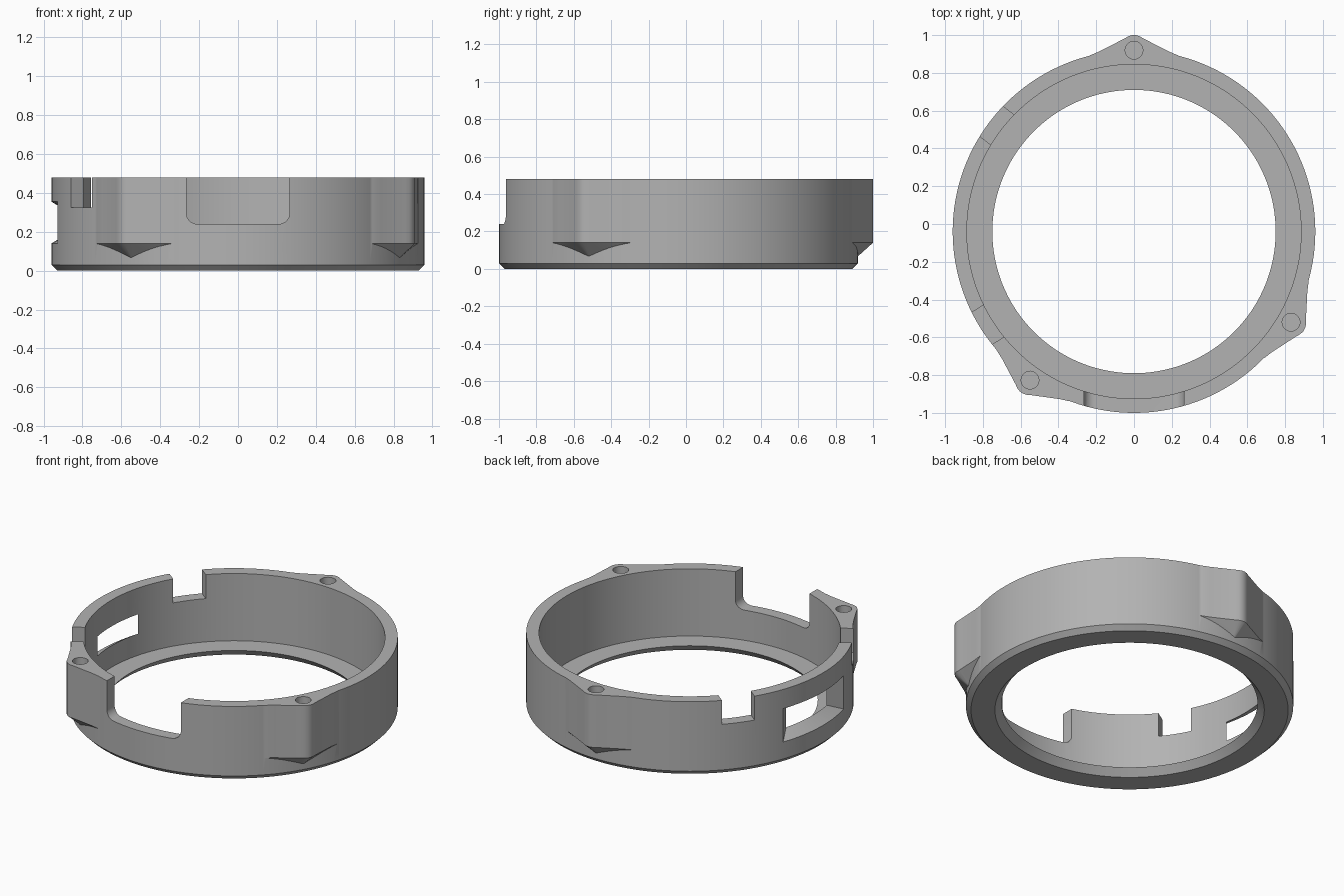
import bpy, bmesh
from math import sin, cos, pi, radians
from mathutils import Vector, Matrix

cube = bpy.data.objects.get("Cube")
if cube:
    bpy.data.objects.remove(cube)

HEIGHT = 0.48
OUTER, INNER = 0.96, 0.885
CENTRE = Matrix.Translation((0, -0.04, 0))

grey = bpy.data.materials.new("plain grey")
grey.use_nodes = True
colour = (0.45, 0.45, 0.45, 1)
grey.diffuse_color = colour
grey.node_tree.nodes["Principled BSDF"].inputs["Base Color"].default_value = colour


def finish(name, bm, angle=0):
    """Turn a bmesh into an object, rotated about the ring axis."""
    bmesh.ops.recalc_face_normals(bm, faces=bm.faces)
    bm.transform(CENTRE @ Matrix.Rotation(radians(angle), 4, "Z"))
    mesh = bpy.data.meshes.new(name)
    bm.to_mesh(mesh)
    bm.free()
    mesh.materials.append(grey)
    obj = bpy.data.objects.new(name, mesh)
    bpy.context.collection.objects.link(obj)
    return obj


def loft(loops, closed=False):
    """Join equal loops of points into a solid."""
    bm = bmesh.new()
    rows = [[bm.verts.new(p) for p in loop] for loop in loops]
    n = len(rows[0])
    pairs = list(zip(rows, rows[1:] + rows[:1])) if closed else list(zip(rows, rows[1:]))
    for a, b in pairs:
        for i in range(n):
            j = (i + 1) % n
            bm.faces.new((a[i], a[j], b[j], b[i]))
    if not closed:
        bm.faces.new(rows[0])
        bm.faces.new(rows[-1])
    return bm


def box(x0, x1, half_width, z0, z1):
    return loft([[(x, -half_width, z0), (x, half_width, z0),
                  (x, half_width, z1), (x, -half_width, z1)] for x in (x0, x1)])


# Ring body with bottom lip, lathed from its section
section = [(0.93, 0), (OUTER, 0.03), (OUTER, HEIGHT), (INNER, HEIGHT),
           (INNER, 0.045), (0.75, 0.045), (0.79, 0)]
STEPS = 144
ring = finish("ring_body", loft(
    [[(r * cos(a), r * sin(a), z) for r, z in section]
     for a in (2 * pi * i / STEPS for i in range(STEPS))], closed=True))


# Screw lugs: rounded triangular ears tapering to a point underneath
LUG_ANGLES = (90, -30, -125)
half = [(0.905, 0.27), (0.932, 0.235), (0.953, 0.185), (1.022, 0.05),
        (1.034, 0.03), (1.04, 0.01)]
outline = half + [(u, -v) for u, v in reversed(half)]
adds, cuts = [], []
for angle in LUG_ANGLES:
    bm = bmesh.new()
    top = [bm.verts.new((u, v, HEIGHT)) for u, v in outline]
    low = [bm.verts.new((u, v, 0.14)) for u, v in outline]
    tip = bm.verts.new((0.94, 0, 0.05))
    bm.faces.new(top)
    for i in range(len(outline)):
        j = (i + 1) % len(outline)
        bm.faces.new((top[i], top[j], low[j], low[i]))
        bm.faces.new((low[i], low[j], tip))
    adds.append(finish("screw_lug", bm, angle))

    # Blind screw hole
    bm = bmesh.new()
    bmesh.ops.create_cone(bm, cap_ends=True, segments=32, radius1=0.047,
                          radius2=0.047, depth=0.4,
                          matrix=Matrix.Translation((0.96, 0, HEIGHT)))
    cuts.append(finish("screw_hole_cutter", bm, angle))

# Two small rim notches
for angle in (142.3, 212.5):
    cuts.append(finish("rim_notch_cutter", box(0.8, 1.1, 0.1, 0.325, 0.6), angle))

# Wide front notch with rounded lower corners
W, FLOOR, R = 0.265, 0.24, 0.055
corner = [(W - R + R * sin(t), FLOOR + R - R * cos(t))
          for t in (pi / 2 * i / 8 for i in range(9))]
shape = corner + [(W, 0.6), (-W, 0.6)] + [(-x, z) for x, z in reversed(corner)]
cuts.append(finish("front_notch_cutter",
                   loft([[(x, y, z) for x, z in shape] for y in (-1.1, -0.7)])))

# Flared side window, wider on the outside
def flare(r, side, centre, inner, outer):
    t = (r - INNER) / (OUTER - INNER)
    return centre + side * (inner + (outer - inner) * t)

loops = []
for i in range(17):
    side = i / 8 - 1
    loop = []
    for r, s in ((0.87, -1), (0.98, -1), (0.98, 1), (0.87, 1)):
        a = radians(flare(r, side, 0, 12.55, 17.4))
        loop.append((r * cos(a), r * sin(a), flare(r, s, 0.2475, 0.0625, 0.1075)))
    loops.append(loop)
cuts.append(finish("side_window_cutter", loft(loops), 177.3))


# Apply the unions, then the cuts
for operation, tools in (("UNION", adds), ("DIFFERENCE", cuts)):
    for tool in tools:
        mod = ring.modifiers.new(tool.name, "BOOLEAN")
        mod.operation, mod.solver, mod.object = operation, "EXACT", tool
bpy.context.view_layer.update()
result = bpy.data.meshes.new_from_object(
    ring.evaluated_get(bpy.context.evaluated_depsgraph_get()))
ring.modifiers.clear()
ring.data = result
for tool in adds + cuts:
    bpy.data.objects.remove(tool)

# Smooth the round walls, keep hard edges
bpy.ops.object.select_all(action="DESELECT")
ring.select_set(True)
bpy.context.view_layer.objects.active = ring
bpy.ops.object.shade_smooth_by_angle(angle=radians(25))
